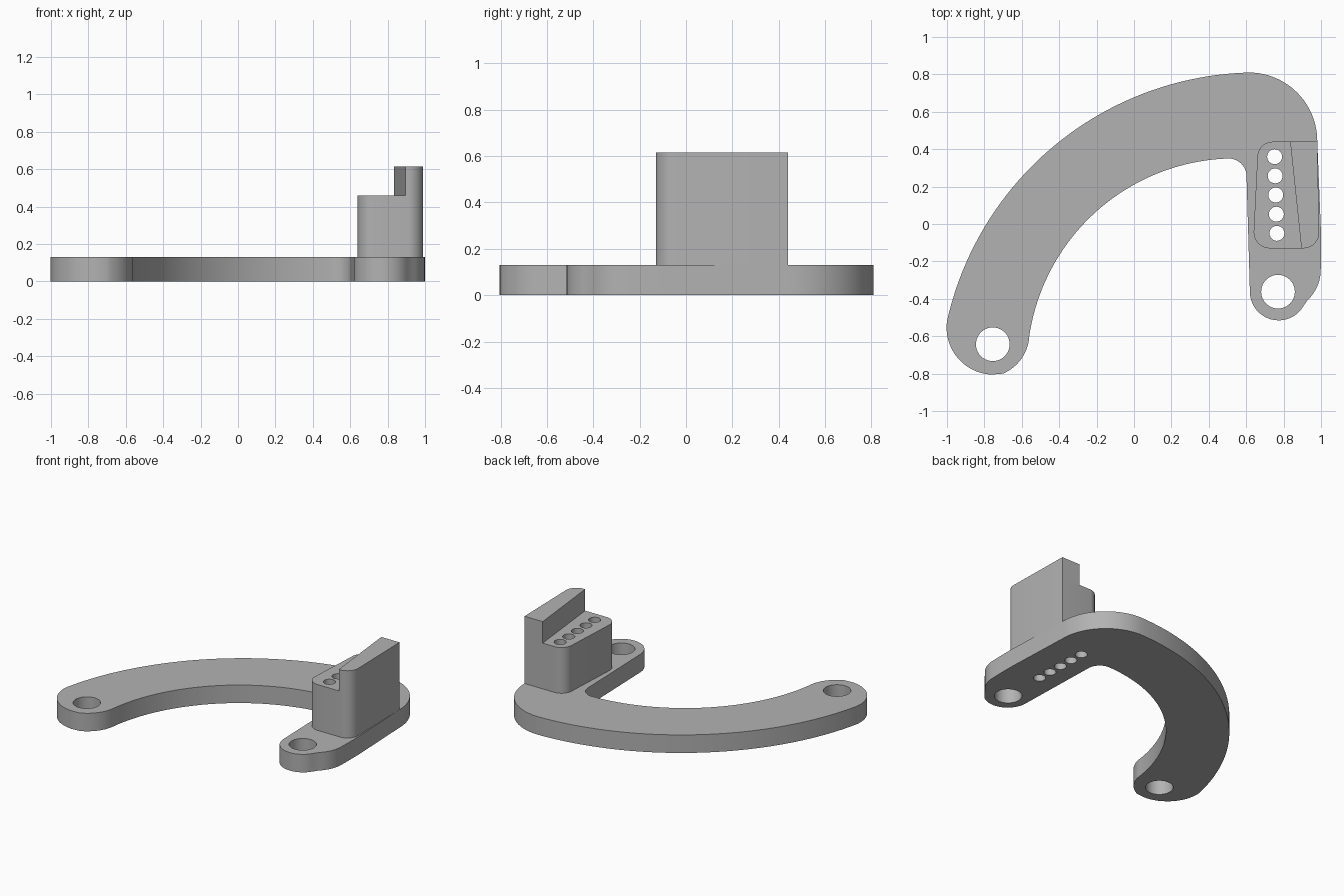
import bpy, bmesh, math
from mathutils import Vector

if "Cube" in bpy.data.objects:
    bpy.data.objects.remove(bpy.data.objects["Cube"])

grey = bpy.data.materials.new("plain_grey")
grey.diffuse_color = (0.45, 0.45, 0.45, 1)
grey.use_nodes = True
grey.node_tree.nodes["Principled BSDF"].inputs["Base Color"].default_value = grey.diffuse_color


def arc(a, b, c, steps=16):
    """Points on the circular arc from a through b to c."""
    a, b, c = Vector(a), Vector(b), Vector(c)
    u, v = b - a, c - a
    d = 2 * (u.x * v.y - u.y * v.x)
    centre = a + Vector((v.y * u.length_squared - u.y * v.length_squared,
                         u.x * v.length_squared - v.x * u.length_squared)) / d
    r = (a - centre).length
    start = math.atan2(a.y - centre.y, a.x - centre.x)
    end = math.atan2(c.y - centre.y, c.x - centre.x)
    turn = (end - start) % math.tau
    if d < 0:
        turn -= math.tau
    return [(centre.x + r * math.cos(start + turn * i / steps),
             centre.y + r * math.sin(start + turn * i / steps))
            for i in range(steps + 1)]


def circle(x, y, r, steps=40):
    return [(x + r * math.cos(math.tau * i / steps),
             y + r * math.sin(math.tau * i / steps)) for i in range(steps)]


def slab(name, outline, holes, z0, z1):
    """Extruded flat profile with through holes."""
    curve = bpy.data.curves.new(name, 'CURVE')
    curve.dimensions = '2D'
    curve.fill_mode = 'BOTH'
    curve.extrude = (z1 - z0) / 2
    for loop in [outline] + holes:
        spline = curve.splines.new('POLY')
        spline.points.add(len(loop) - 1)
        for point, (x, y) in zip(spline.points, loop):
            point.co = (x, y, 0, 1)
        spline.use_cyclic_u = True
    obj = bpy.data.objects.new(name, curve)
    bpy.context.collection.objects.link(obj)
    bpy.ops.object.select_all(action='DESELECT')
    obj.select_set(True)
    bpy.context.view_layer.objects.active = obj
    bpy.ops.object.convert(target='MESH')
    obj = bpy.context.view_layer.objects.active
    obj.name = name
    mesh = obj.data
    bm = bmesh.new()
    bm.from_mesh(mesh)
    bmesh.ops.remove_doubles(bm, verts=bm.verts, dist=0.0001)
    bmesh.ops.translate(bm, verts=bm.verts, vec=(0, 0, (z0 + z1) / 2))
    bmesh.ops.recalc_face_normals(bm, faces=bm.faces)
    bm.to_mesh(mesh)
    bm.free()
    mesh.materials.clear()
    mesh.materials.append(grey)
    bpy.ops.object.shade_smooth_by_angle()
    return obj


# Row of five small holes shared by the plate and the block
pin_holes = [circle(0.752 + 0.003 * i, 0.36 - 0.1025 * i, 0.04, 28) for i in range(5)]

# Curved base plate with a mounting hole at each end
plate = (arc((-1, -0.52), (-0.4, 0.44), (0.62, 0.81), 48)[:-1]
         + arc((0.62, 0.81), (0.873, 0.702), (0.98, 0.44), 24)
         + arc((1.0, -0.05), (1.0, -0.15), (0.998, -0.26), 4)[:-1]
         + arc((0.998, -0.26), (0.977, -0.34), (0.93, -0.405), 8)
         + arc((0.905, -0.44), (0.855, -0.492), (0.77, -0.515), 10)[:-1]
         + arc((0.77, -0.515), (0.664, -0.47), (0.62, -0.37), 12)
         + arc((0.602, 0.25), (0.574, 0.322), (0.5, 0.35), 10)[:-1]
         + arc((0.5, 0.35), (-0.27, 0), (-0.56, -0.6), 40)[:-1]
         + arc((-0.56, -0.6), (-0.605, -0.725), (-0.70, -0.80), 12)
         + arc((-0.76, -0.805), (-0.93, -0.73), (-1, -0.52), 20)[:-1])
mounts = [circle(-0.755, -0.643, 0.09), circle(0.77, -0.362, 0.09)]
slab("base_plate", plate, mounts + pin_holes, 0, 0.13)

# Raised block with rounded corners
front_corner = arc((0.91, -0.13), (0.965, -0.106), (0.99, -0.05), 10)
block = ([(0.98, 0.44)]
         + arc((0.74, 0.44), (0.685, 0.417), (0.66, 0.36), 10)
         + arc((0.64, -0.04), (0.665, -0.105), (0.73, -0.13), 10)
         + front_corner)
slab("pin_block", block, pin_holes, 0.13, 0.46)

# Tapered wall along the outer edge of the block
wall = [(0.98, 0.44), (0.835, 0.44), (0.895, -0.13)] + front_corner
slab("side_wall", wall, [], 0.46, 0.615)
